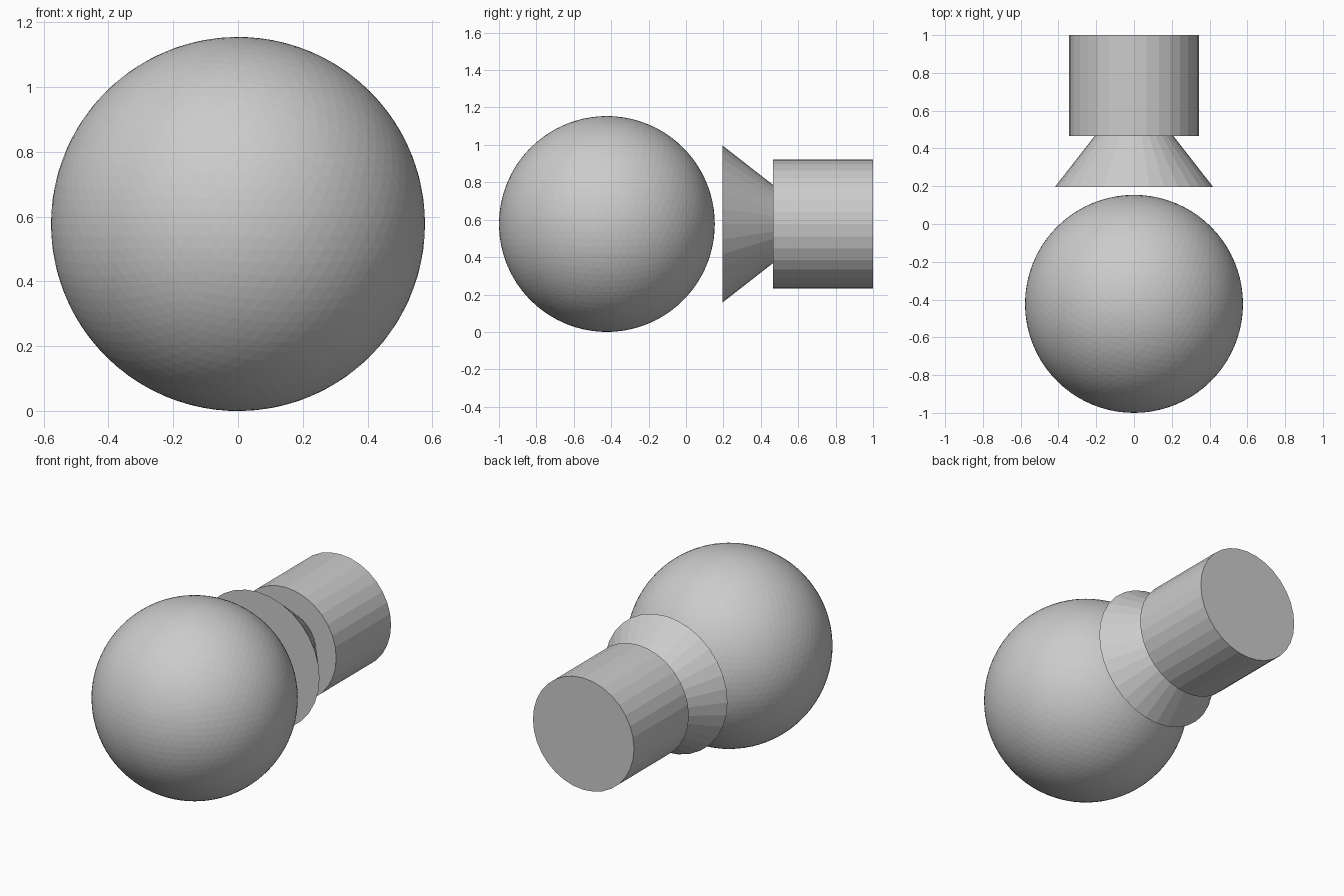
import bpy
from math import pi

if "Cube" in bpy.data.objects:
    bpy.data.objects.remove(bpy.data.objects["Cube"])

AXIS_Z = 0.577   # shared height of the centre line
SIDES = 32

# Faceted ball at the front
bpy.ops.mesh.primitive_ico_sphere_add(subdivisions=5, radius=0.577, location=(0, -0.423, AXIS_Z))
bpy.context.object.name = "ball"


def along_y(name, r_front, r_back, y_front, y_back):
    """Closed cone or cylinder lying along the y axis."""
    bpy.ops.mesh.primitive_cone_add(
        vertices=SIDES, radius1=r_front, radius2=r_back, depth=y_back - y_front,
        location=(0, (y_front + y_back) / 2, AXIS_Z), rotation=(-pi / 2, 0, 0))
    bpy.context.object.name = name


# Flared collar whose tip is buried in the barrel
along_y("collar_cone", 0.42, 0, 0.195, 0.733)
# Rear barrel
along_y("rear_barrel", 0.345, 0.345, 0.465, 1.0)
